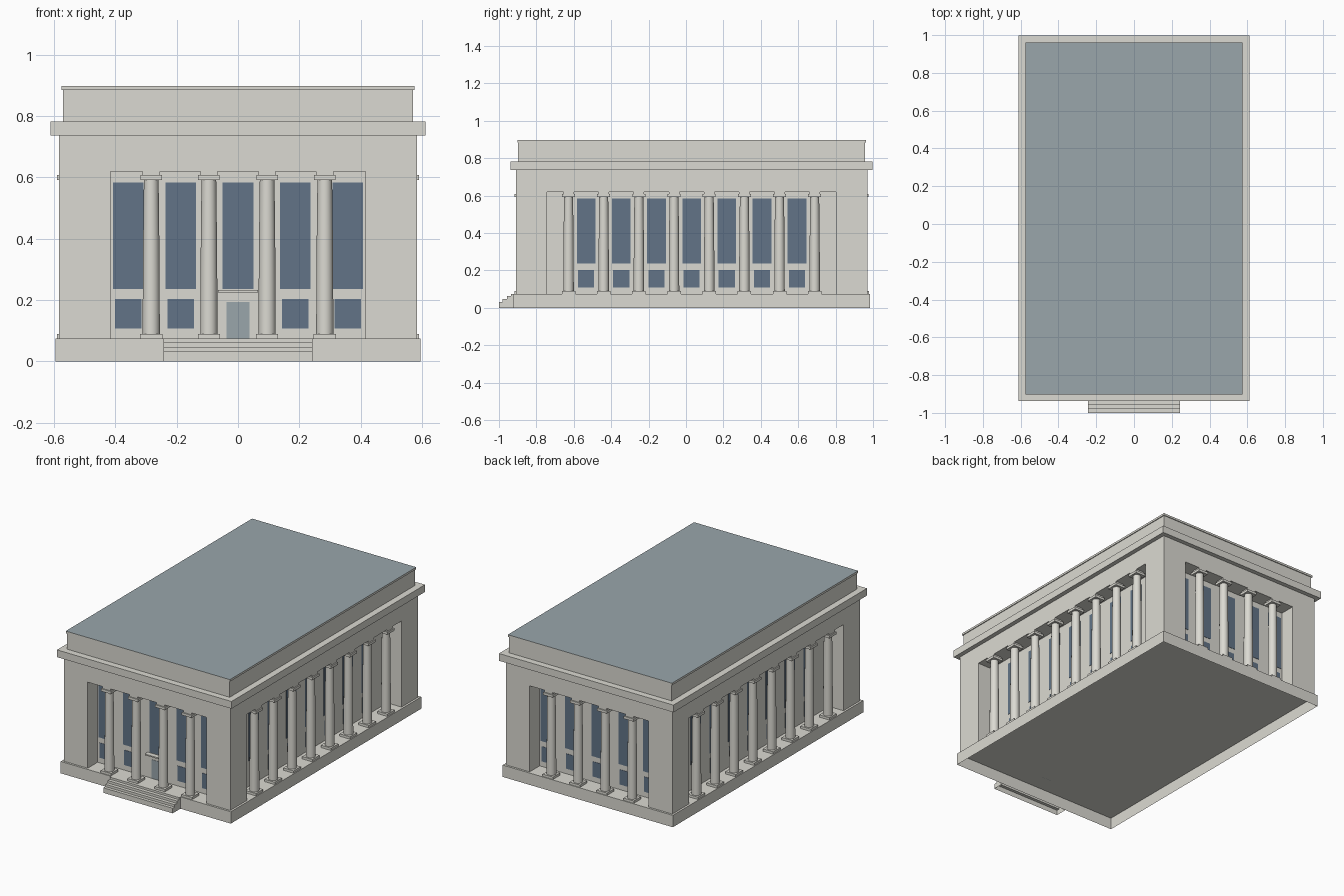
import bpy, bmesh, math
from mathutils import Matrix, Vector

cube = bpy.data.objects.get("Cube")
if cube:
    bpy.data.objects.remove(cube, do_unlink=True)


def material(name, rgb):
    m = bpy.data.materials.new(name)
    m.use_nodes = True
    color = (*rgb, 1)
    m.diffuse_color = color
    bsdf = next(n for n in m.node_tree.nodes if n.type == 'BSDF_PRINCIPLED')
    bsdf.inputs["Base Color"].default_value = color
    bsdf.inputs["Roughness"].default_value = 0.8
    return m


STONE = material("pale stone", (0.71, 0.70, 0.645))
GLASS = material("window blue", (0.122, 0.175, 0.245))
SLATE = material("slate grey", (0.32, 0.38, 0.41))


def add_object(name, bm, *mats):
    mesh = bpy.data.meshes.new(name)
    bm.to_mesh(mesh)
    bm.free()
    for m in mats:
        mesh.materials.append(m)
    ob = bpy.data.objects.new(name, mesh)
    bpy.context.collection.objects.link(ob)
    return ob


def add_box(bm, lo, hi, turn=Matrix()):
    lo, hi = Vector(lo), Vector(hi)
    size = Matrix.Diagonal((*(hi - lo), 1))
    bmesh.ops.create_cube(bm, size=1, matrix=turn @ Matrix.Translation((lo + hi) / 2) @ size)


def remove_faces(bm, rule):
    bm.normal_update()
    bmesh.ops.delete(bm, geom=[f for f in bm.faces if rule(f.normal)], context='FACES')


# Main dimensions: half width, half length, and the hall's centre along y
W, L, MID = 0.583, 0.94, 0.03
FLOOR, HEAD, EAVE = 0.075, 0.62, 0.74
PIER, DEPTH = 0.167, 0.10


def slab(name, grow, z0, z1, hollow=False):
    bm = bmesh.new()
    add_box(bm, (-W - grow, MID - L - grow, z0), (W + grow, MID + L + grow, z1))
    if hollow:
        remove_faces(bm, lambda n: n.z < -0.5)
    return add_object(name, bm, STONE, SLATE)


# Stacked slabs: plinth (open below), cornice, parapet and roof cap
slab("plinth", 0.013, 0, FLOOR, hollow=True)
slab("lintel_band", 0, HEAD, EAVE)
slab("cornice", 0.028, EAVE - 0.003, 0.783)
slab("parapet", -0.013, 0.783, 0.885)
slab("inner_hall", -DEPTH, FLOOR, HEAD)
roof = slab("roof_cap", -0.008, 0.885, 0.898)
for f in roof.data.polygons:
    f.material_index = int(f.normal.z > 0.9)

# Corner piers framing the recessed porches
bm = bmesh.new()
for sx in (-1, 1):
    for sy in (-1, 1):
        x, y = sx * (W - PIER / 2), MID + sy * (L - PIER / 2)
        add_box(bm, (x - PIER / 2, y - PIER / 2, FLOOR), (x + PIER / 2, y + PIER / 2, HEAD))
add_object("corner_piers", bm, STONE)

# Column: square base, tapered round shaft, stepped capital
bm = bmesh.new()
for r, z0, z1 in ((0.036, FLOOR, 0.09), (0.035, 0.592, 0.608), (0.028, 0.608, HEAD)):
    add_box(bm, (-r, -r, z0), (r, r, z1))
profile = [(0.028, 0.09), (0.0275, 0.25), (0.026, 0.43), (0.024, 0.592)]
verts = [bm.verts.new((r, 0, z)) for r, z in profile]
edges = [bm.edges.new(pair) for pair in zip(verts, verts[1:])]
bmesh.ops.spin(bm, geom=verts + edges, cent=(0, 0, 0), axis=(0, 0, 1),
               angle=math.tau, steps=24, use_merge=True)
bmesh.ops.remove_doubles(bm, verts=bm.verts, dist=0.0001)
bmesh.ops.recalc_face_normals(bm, faces=bm.faces)
column = add_object("column", bm, STONE)
for f in column.data.polygons:
    f.use_smooth = abs(f.normal.z) < 0.5 and f.center.xy.length < 0.03 and 0.1 < f.center.z < 0.59

# Each facade is laid out facing -y about the centre, then turned into place
FRONT_COLS = [-0.283, -0.095, 0.095, 0.283]
FRONT_BAYS = [-0.358, -0.187, 0, 0.187, 0.358]
SIDE_COLS = [(i - 3.5) * 0.188 for i in range(8)]
SIDE_BAYS = [(i - 3) * 0.188 for i in range(7)]
facades = [("front", 0, L, FRONT_COLS, FRONT_BAYS),
           ("left", 90, W, SIDE_COLS, SIDE_BAYS),
           ("back", 180, L, FRONT_COLS, FRONT_BAYS),
           ("right", -90, W, SIDE_COLS, SIDE_BAYS)]
for side, angle, reach, cols, bays in facades:
    turn = Matrix.Translation((0, MID, 0)) @ Matrix.Rotation(math.radians(angle), 4, 'Z')
    for i, x in enumerate(cols):
        ob = column if side == "front" and i == 0 else column.copy()
        ob.name = f"{side}_column_{i + 1}"
        if ob is not column:
            bpy.context.collection.objects.link(ob)
        ob.matrix_world = turn @ Matrix.Translation((x, -reach + 0.028, 0))
    # Tall upper panes and small lower panes on the recessed wall
    wall = DEPTH - reach
    bm = bmesh.new()
    for x in bays:
        add_box(bm, (x - 0.05, wall - 0.002, 0.236), (x + 0.05, wall + 0.002, 0.583), turn)
        if side == "front" and x == 0:
            continue
        add_box(bm, (x - 0.043, wall - 0.002, 0.108), (x + 0.043, wall + 0.002, 0.203), turn)
    add_object(f"{side}_windows", bm, GLASS)

# Entrance door with a small canopy ledge
wall = MID - L + DEPTH
bm = bmesh.new()
add_box(bm, (-0.037, wall - 0.002, FLOOR), (0.037, wall + 0.002, 0.194))
add_object("entrance_door", bm, SLATE)
bm = bmesh.new()
add_box(bm, (-0.065, wall - 0.03, 0.225), (0.065, wall + 0.01, 0.233))
add_object("door_canopy", bm, STONE)

# Entrance steps: a stair profile drawn across, open below and behind
outline = []
z = 0
for y, top in ((-1.0, 0.032), (-0.98, 0.047), (-0.958, 0.062), (-0.936, FLOOR)):
    outline += [(y, z), (y, top)]
    z = top
back = MID - L - 0.013
outline += [(back, FLOOR), (back, 0)]
bm = bmesh.new()
end = bm.faces.new([bm.verts.new((-0.243, y, z)) for y, z in outline])
across = bmesh.ops.extrude_face_region(bm, geom=[end], use_keep_orig=True)["geom"]
bmesh.ops.translate(bm, vec=(0.486, 0, 0), verts=[v for v in across if isinstance(v, bmesh.types.BMVert)])
bmesh.ops.recalc_face_normals(bm, faces=bm.faces)
remove_faces(bm, lambda n: n.z < -0.5 or n.y > 0.5)
add_object("entrance_steps", bm, STONE)
